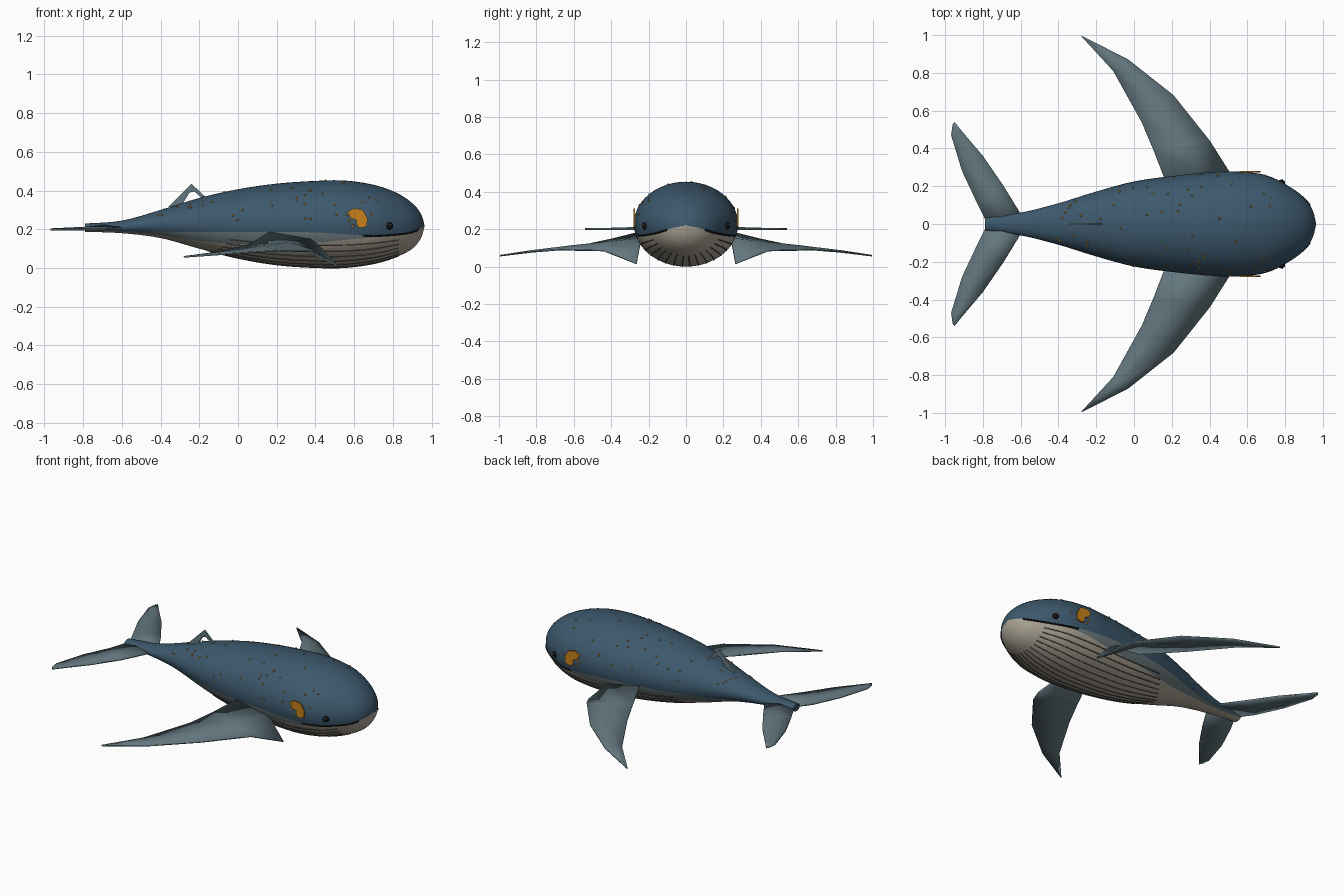
import bpy, bmesh, math, random
from mathutils import Vector

old = bpy.data.objects.get("Cube")
if old:
    bpy.data.objects.remove(old, do_unlink=True)


def material(name, r, g, b):
    m = bpy.data.materials.new(name)
    m.use_nodes = True
    m.diffuse_color = (r, g, b, 1)
    shader = m.node_tree.nodes["Principled BSDF"]
    shader.inputs["Base Color"].default_value = (r, g, b, 1)
    shader.inputs["Roughness"].default_value = 0.7
    return m


BLUE = material("ocean blue", .045, .098, .15)
BAND = material("grey blue", .15, .195, .21)
CREAM = material("belly cream", .42, .38, .31)
FIN = material("fin grey", .125, .185, .21)
ORANGE = material("amber", .58, .22, .012)
BLACK = material("black", .006, .006, .006)
GROOVE = material("groove grey", .10, .095, .085)


def make_object(name, bm, mats, smooth=True, mirror=False, thickness=0):
    bmesh.ops.recalc_face_normals(bm, faces=bm.faces[:])
    mesh = bpy.data.meshes.new(name)
    bm.to_mesh(mesh)
    bm.free()
    for m in mats:
        mesh.materials.append(m)
    obj = bpy.data.objects.new(name, mesh)
    bpy.context.collection.objects.link(obj)
    if thickness:
        mod = obj.modifiers.new("thickness", 'SOLIDIFY')
        mod.thickness, mod.offset = thickness, 0
    if mirror:
        mod = obj.modifiers.new("mirror", 'MIRROR')
        mod.use_axis = (False, True, False)
        mod.use_mirror_merge = False
    if smooth:
        bpy.ops.object.select_all(action='DESELECT')
        bpy.context.view_layer.objects.active = obj
        obj.select_set(True)
        bpy.ops.object.shade_smooth_by_angle(angle=math.radians(40))
    return obj


# Body stations: x, top, bottom, half width, back colour edge, belly colour edge
STATIONS = [
    (-.79, .23, .187, .034, .2, .196), (-.6, .245, .18, .06, .192, .186),
    (-.4, .3, .155, .11, .188, .17), (-.2, .362, .1, .172, .187, .14),
    (0, .407, .05, .225, .186, .125), (.2, .436, .016, .254, .186, .125),
    (.4, .45, .002, .274, .184, .13), (.55, .452, .002, .278, .175, .145),
    (.7, .43, .022, .258, .168, .16), (.82, .388, .058, .2, .175, .17),
    (.9, .335, .1, .14, .188, .184), (.945, .28, .155, .075, .208, .204),
    (.963, .222, .214, .006, .219, .218)]
LAST = len(STATIONS) - 1


def station(t):
    """Smoothly interpolated station at index t."""
    i = min(int(t), LAST - 1)
    f = t - i
    a, b, c, d = (STATIONS[min(max(i + k, 0), LAST)] for k in (-1, 0, 1, 2))
    return [q + f * (r - p + f * (2*p - 5*q + 4*r - s + f * (3*(q - r) + s - p))) / 2
            for p, q, r, s in zip(a, b, c, d)]


def skin(t, angle, out=0):
    """Point on the body; angle runs from -90 (keel) to 90 (ridge) degrees on +y."""
    x, top, low, width, *_ = station(t)
    return Vector((x, (abs(width) + out) * math.cos(angle),
                   (top + low) / 2 + ((top - low) / 2 + out) * math.sin(angle)))


def angle_at(t, z):
    _, top, low, *_ = station(t)
    return math.asin(max(-.9, min(.9, (2 * z - top - low) / max(top - low, .001))))


# Body: ring rows follow the colour edges exactly
bm = bmesh.new()
ROWS = (10, 2, 14)
rings = []
for n in range(LAST * 5 + 1):
    t = n / 5
    back, belly = station(t)[4:]
    marks = [-math.pi / 2, angle_at(t, belly), angle_at(t, back), math.pi / 2]
    half = [marks[k] + (marks[k + 1] - marks[k]) * j / ROWS[k]
            for k in range(3) for j in range(ROWS[k])] + [math.pi / 2]
    points = [skin(t, a) for a in half]
    points += [Vector((p.x, -p.y, p.z)) for p in reversed(points[1:-1])]
    rings.append([bm.verts.new(p) for p in points])
count, half_count = len(rings[0]), sum(ROWS)
for r, s in zip(rings, rings[1:]):
    for j in range(count):
        k = (j + 1) % count
        face = bm.faces.new((r[j], r[k], s[k], s[j]))
        row = j if j < half_count else count - 1 - j
        face.material_index = 0 if row < ROWS[0] else 1 if row < ROWS[0] + ROWS[1] else 2
bm.faces.new(rings[0]).material_index = 2
bm.faces.new(rings[-1])
make_object("body", bm, [CREAM, BAND, BLUE])


# Thin swept fins: each row runs from leading edge to trailing edge
def fin(name, rows, thickness):
    bm = bmesh.new()
    grid = [[bm.verts.new(p) for p in row] for row in rows]
    for r, s in zip(grid, grid[1:]):
        for j in range(len(r) - 1):
            bm.faces.new((r[j], r[j + 1], s[j + 1], s[j]))
    make_object(name, bm, [FIN], mirror=True, thickness=thickness)


fin("flippers", [
    [(.51, .265, .015), (.38, .24, .15), (.17, .22, .19)],
    [(.4, .44, .085), (.27, .42, .13), (.1, .4, .145)],
    [(.21, .68, .09), (.12, .61, .11), (.04, .54, .115)],
    [(-.03, .87, .075), (-.07, .84, .082), (-.11, .81, .08)],
    [(-.275, .995, .058), (-.278, .995, .058), (-.28, .995, .058)]], .008)
fin("tail_flukes", [
    [(-.58, .02, .21), (-.69, .02, .22), (-.78, .01, .21)],
    [(-.69, .2, .2), (-.76, .16, .21), (-.83, .11, .2)],
    [(-.8, .36, .2), (-.86, .32, .205), (-.91, .28, .2)],
    [(-.91, .49, .2), (-.94, .48, .2), (-.968, .47, .2)],
    [(-.95, .54, .2), (-.953, .537, .2), (-.96, .53, .2)]], .01)


# Flat cut-out plates standing in the x-z plane
def plate(name, outline, y, mat, thickness, mirror):
    bm = bmesh.new()
    face = bm.faces.new([bm.verts.new((x, y, z)) for x, z in outline])
    bmesh.ops.triangulate(bm, faces=[face])
    return make_object(name, bm, [mat], False, mirror, thickness)


plate("dorsal_fin", [(-.36, .315), (-.24, .435), (-.16, .36), (-.19, .365),
                     (-.225, .395), (-.25, .39), (-.29, .325)], 0, FIN, .012, False)
plate("cheek_patch", [(.565, .29), (.6, .31), (.645, .3), (.67, .255), (.665, .215),
                      (.635, .207), (.615, .215), (.64, .235), (.638, .27),
                      (.615, .285), (.61, .25), (.585, .255), (.59, .28)],
      .277, ORANGE, .009, True)


# Painted lines lying on the skin
def lines(name, paths, radius, mat):
    curve = bpy.data.curves.new(name, 'CURVE')
    curve.dimensions = '3D'
    curve.bevel_depth, curve.bevel_resolution = radius, 1
    for path in paths:
        for side in (-1, 1):
            spline = curve.splines.new('POLY')
            spline.points.add(len(path) - 1)
            for point, p in zip(spline.points, path):
                point.co = (p.x, p.y * side, p.z, 1)
    curve.materials.append(mat)
    bpy.context.collection.objects.link(bpy.data.objects.new(name, curve))


def steps(a, b, n=24):
    return [a + (b - a) * i / n for i in range(n + 1)]


lines("throat_grooves", [[skin(t, math.radians(-86 + 9.5 * k)) for t in steps(3.2 + k * .1, 9.1)]
                         for k in range(7)], .0028, GROOVE)
lines("mouth", [[skin(t, angle_at(t, station(t)[4] - .003)) for t in steps(7.6, 10.6)]],
      .005, BLACK)


# Small round parts
def balls(name, centres, radius, mat, mirror=False):
    bm = bmesh.new()
    for c in centres:
        made = bmesh.ops.create_icosphere(bm, subdivisions=2, radius=radius)
        bmesh.ops.translate(bm, verts=made["verts"], vec=c)
    make_object(name, bm, [mat], mirror=mirror)


balls("eyes", [(.78, .215, .217)], .021, BLACK, True)
balls("eye_glints", [(.786, .234, .225)], .004, CREAM, True)
balls("patch_dots", [(.575, .275, .245), (.592, .275, .215)], .007, ORANGE, True)

random.seed(7)
spots = []
for i in range(64):
    p = skin(random.uniform(1.8, 8.2), math.radians(random.uniform(2, 85)))
    p.y *= random.choice((-1, 1))
    spots.append(p)
balls("back_speckles", spots, .0055, ORANGE)
